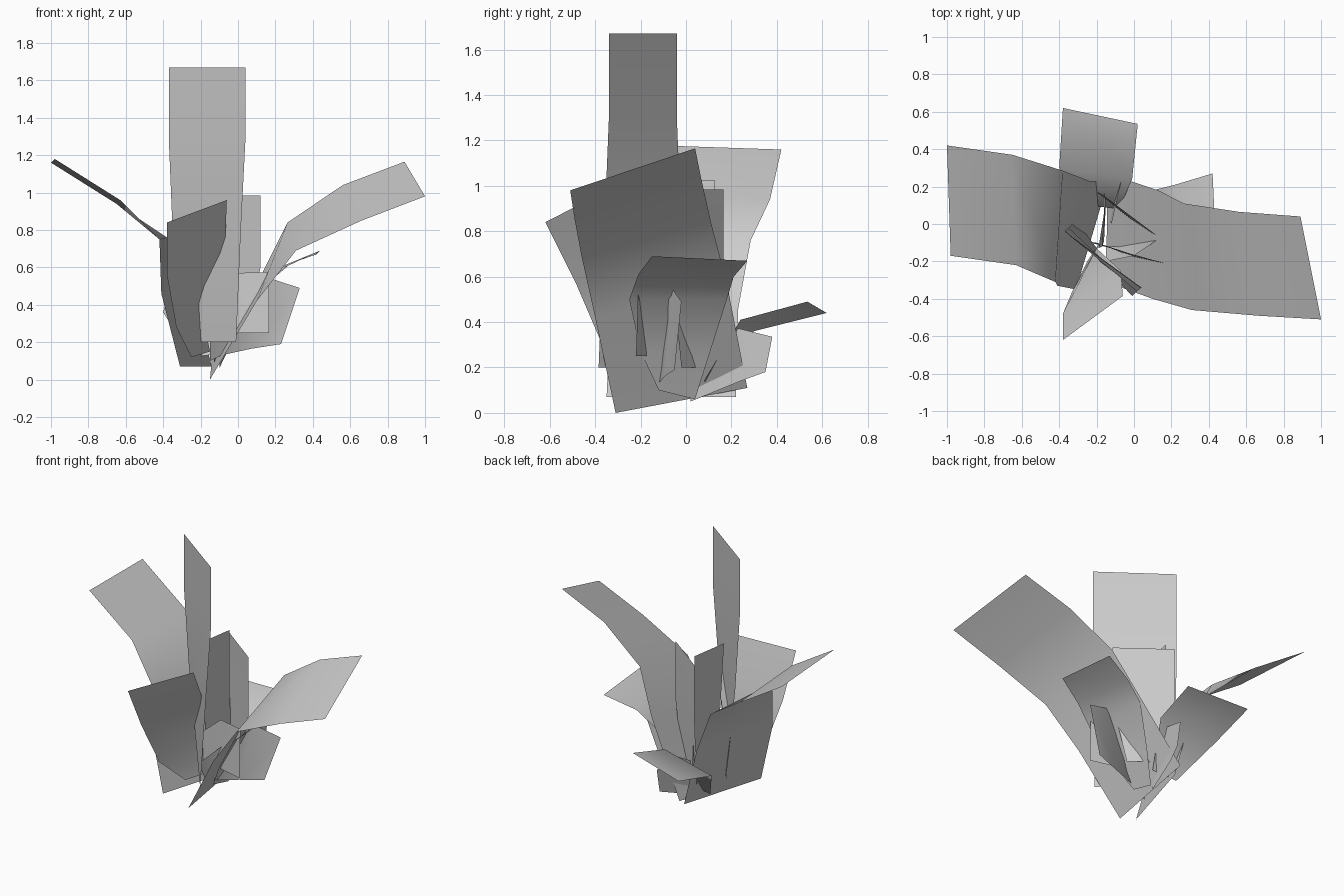
import bpy


def leaf(name, rows):
    """Ribbon leaf card: each row is the left and right edge point, tip to base."""
    verts = [p for r in rows for p in (r[:3], r[3:])]
    faces = [(2*i, 2*i+1, 2*i+3, 2*i+2) for i in range(len(rows)-1)]
    me = bpy.data.meshes.new(name)
    me.from_pydata(verts, [], faces)
    me.polygons.foreach_set("use_smooth", [True]*len(faces))
    ob = bpy.data.objects.new(name, me)
    bpy.context.collection.objects.link(ob)
    return ob


# Upright leaves
leaf("tall_leaf", [
    (-.37, -.04, 1.67, .04, -.34, 1.67),
    (-.37, -.04, 1.29, .04, -.34, 1.29),
    (-.35, -.02, .8, .015, -.36, .8),
    (-.31, .02, .2, -.01, -.385, .2)])
leaf("upright_leaf_back", [
    (-.18, .165, .985, .12, -.06, .985),
    (-.18, .165, .6, .12, -.06, .6),
    (-.2, .17, .2, .04, -.02, .2)])
leaf("upright_leaf_side", [
    (-.15, .125, 1.025, -.19, -.13, 1.025),
    (-.15, .125, .6, -.17, -.12, .6),
    (-.16, .17, .2, -.16, -.09, .2)])

# Large arching leaves
leaf("right_arching_leaf", [
    (.89, .04, 1.165, 1.0, -.51, .98),
    (.56, .065, 1.04, .66, -.49, .85),
    (.265, .11, .84, .31, -.46, .69),
    (.13, .18, .57, .1, -.4, .42),
    (-.14, .27, .11, -.15, -.31, .0)])
leaf("left_arching_leaf", [
    (-1.0, .42, 1.16, -.98, -.17, 1.18),
    (-.65, .37, .94, -.63, -.22, .96),
    (-.38, .285, .76, -.42, -.31, .75),
    (-.24, .23, .46, -.41, -.33, .46),
    (-.14, .22, .07, -.31, -.35, .07)])
leaf("front_leaf", [
    (-.38, -.62, .84, -.06, -.385, .96),
    (-.38, -.48, .56, -.07, -.25, .69),
    (-.33, -.36, .28, -.2, -.13, .4),
    (-.25, -.2, .12, -.15, -.05, .15)])
leaf("back_leaf", [
    (-.38, .62, .44, .02, .535, .49),
    (-.4, .3, .36, -.01, .24, .41),
    (-.25, .1, .12, -.08, .08, .14)])

# Small leaves
leaf("small_arching_leaf", [
    (.44, -.15, .69, .42, .27, .67),
    (.27, -.21, .61, .22, .21, .6),
    (.14, -.25, .5, .1, .18, .5),
    (.0, -.2, .27, -.02, .1, .25),
    (-.1, -.12, .1, -.1, .04, .06)])
leaf("small_right_leaf", [
    (.33, -.02, .49, .23, -.05, .19),
    (.16, -.06, .545, .07, -.09, .165),
    (0, -.17, .4, -.09, -.12, .13),
    (-.15, -.2, .26, -.15, -.12, .1)])
leaf("small_front_leaf", [
    (.165, -.21, .575, .165, -.22, .25),
    (-.015, -.16, .57, -.02, -.17, .25),
    (-.23, -.1, .39, -.2, -.1, .23)])
leaf("small_back_leaf", [
    (-.05, .38, .335, -.05, .35, .18),
    (-.07, .22, .375, -.09, .24, .14),
    (-.12, 0, .25, -.13, .02, .05)])
